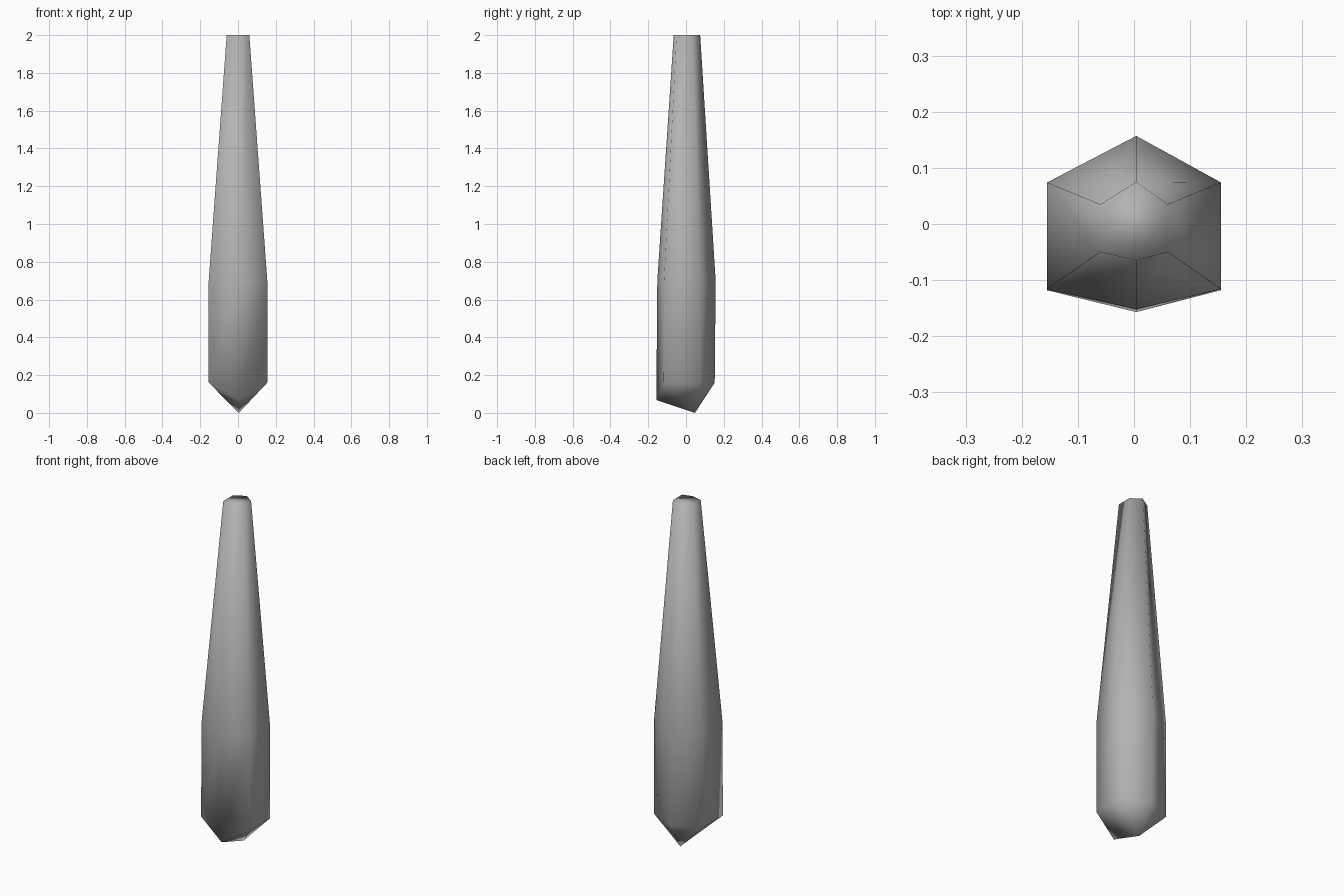
import bpy
import bmesh

cube = bpy.data.objects.get("Cube")
if cube:
    bpy.data.objects.remove(cube, do_unlink=True)

AXIS = 0.004


def material(name, colour):
    mat = bpy.data.materials.new(name)
    mat.use_nodes = True
    mat.diffuse_color = colour
    mat.node_tree.nodes["Principled BSDF"].inputs["Base Color"].default_value = colour
    return mat


def ring(bm, half_x, back, back_side, front_side, front, z, front_z):
    """Six-sided section with a ridge at the back and the front."""
    points = [
        (0, back, z), (-half_x, back_side, z), (-half_x, front_side, z),
        (0, front, front_z), (half_x, front_side, z), (half_x, back_side, z),
    ]
    return [bm.verts.new((x + AXIS * (x == 0), y, h)) for x, y, h in points]


bm = bmesh.new()

# Sections of the shaft, from the bottom up
rings = [
    ring(bm, 0.155, 0.152, 0.073, -0.118, -0.157, 0.16, 0.068),
    ring(bm, 0.155, 0.157, 0.074, -0.116, -0.152, 0.70, 0.70),
    ring(bm, 0.06, 0.075, 0.035, -0.05, -0.065, 2.0, 2.0),
]
for low, high in zip(rings, rings[1:]):
    for i in range(6):
        j = (i + 1) % 6
        bm.faces.new((low[i], low[j], high[j], high[i]))

# Flat top and pointed foot
bm.faces.new(rings[-1])
tip = bm.verts.new((AXIS, 0.047, 0))
for i in range(6):
    bm.faces.new((rings[0][(i + 1) % 6], rings[0][i], tip))

bmesh.ops.recalc_face_normals(bm, faces=bm.faces[:])
for face in bm.faces:
    face.smooth = True

mesh = bpy.data.meshes.new("tapered_shaft")
bm.to_mesh(mesh)
bm.free()
mesh.materials.append(material("grey", (0.45, 0.45, 0.45, 1)))
shaft = bpy.data.objects.new("tapered_shaft", mesh)
bpy.context.collection.objects.link(shaft)
